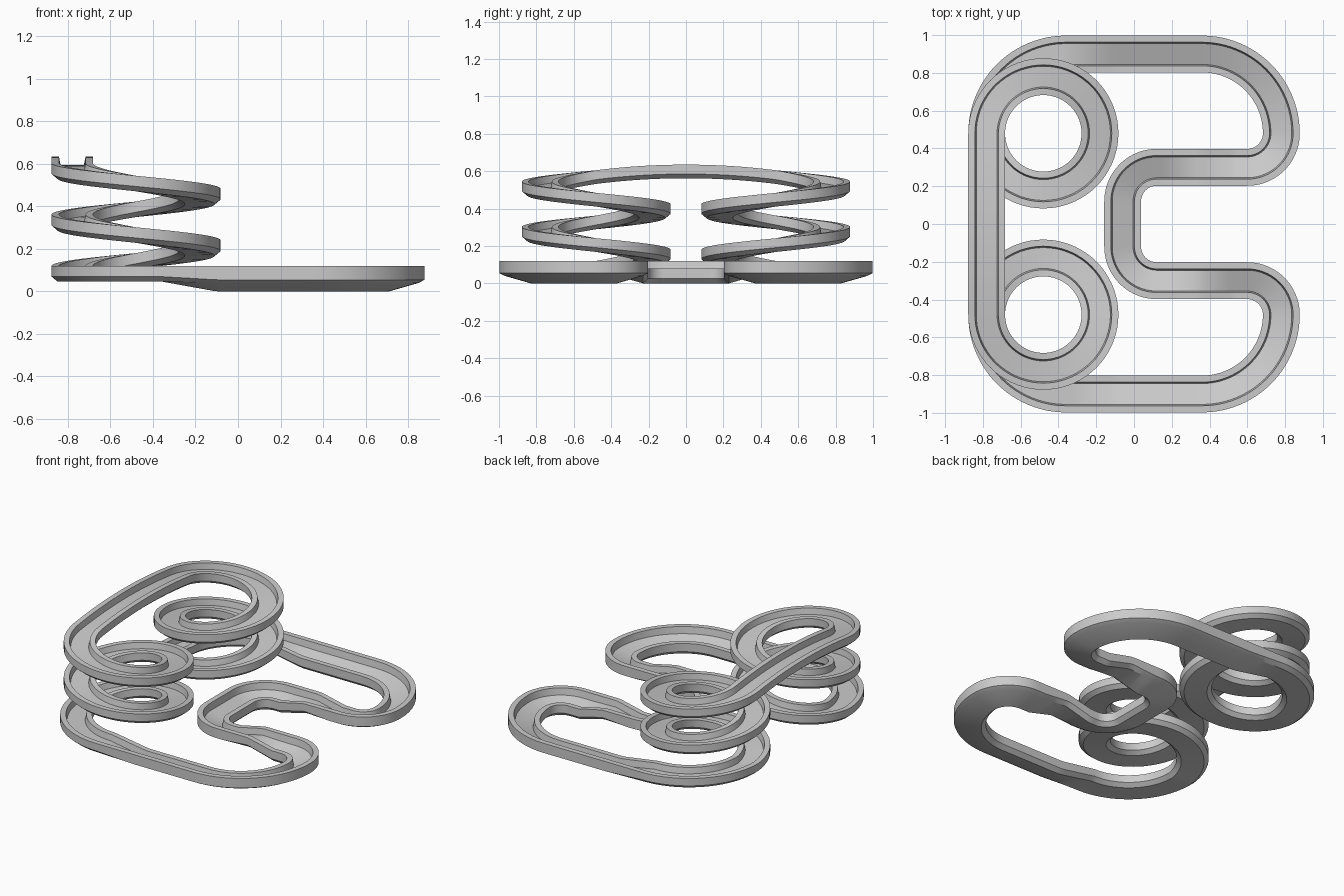
import bpy, bmesh
from math import pi, sin, cos, radians

if "Cube" in bpy.data.objects:
    bpy.data.objects.remove(bpy.data.objects["Cube"])

# channel cross-sections: (offset to the left of travel, height below rim)
FLAT = [(.0975, 0), (.0625, 0), (.055, -.04), (-.055, -.04), (-.0625, 0),
        (-.0975, 0), (-.0975, -.05), (-.07, -.073), (.07, -.073), (.0975, -.05)]
BANKED = [(.0975, 0), (.0625, 0), (.055, -.045), (-.055, -.085), (-.0625, -.04),
          (-.0975, -.04), (-.0975, -.095), (-.07, -.12), (.07, -.08), (.0975, -.065)]

path = []  # x, y, left normal x, left normal y, rim height, bank (+1 right side low)


def line(a, b, n, z, bank):
    dx, dy = b[0] - a[0], b[1] - a[1]
    d = (dx * dx + dy * dy) ** .5
    for i in range(n):
        t = i / n
        path.append((a[0] + dx * t, a[1] + dy * t, -dy / d, dx / d, z(t), bank(t)))


def arc(cx, cy, r, a0, a1, n, z, bank):
    side = 1 if a1 < a0 else -1   # clockwise: left normal points outward
    for i in range(n):
        t = i / n
        a = radians(a0 + (a1 - a0) * t)
        path.append((cx + r * cos(a), cy + r * sin(a), side * cos(a), side * sin(a), z(t), bank(t)))


def ramp(t, lo, hi):
    return min(1, max(0, (t - lo) / (hi - lo)))


def const(v):
    return lambda t: v


GROUND = const(.12)
# half of the arched bridge, then two descending turns
line((-.78, 0), (-.78, .48), 16, lambda t: .635 - .03 * t * t, const(0))
arc(-.48, .48, .3, 180, -540, 144, lambda t: .605 - .485 * t, const(0))
# wide ground curve, straight easing into the banked hairpin
arc(-.36, .48, .42, 180, 90, 24, GROUND, const(0))
line((-.36, .9), (.36, .9), 24, GROUND, lambda t: ramp(t, 0, .36))
arc(.36, .48, .42, 90, 0, 24, GROUND, const(1))
arc(.6, .48, .18, 0, -90, 20, GROUND, const(1))
# straight where the bank swaps sides, then the central U turn
line((.6, .3), (.12, .3), 20, GROUND, lambda t: 1 - 2 * ramp(t, .15, .9))
arc(.12, .12, .18, 90, 180, 20, GROUND, const(-1))
line((-.06, .12), (-.06, 0), 4, GROUND, const(-1))
path.append((-.06, 0, 1, 0, .12, -1))

# sweep the section along the half path
bm = bmesh.new()
N = len(FLAT)
rings = []
for x, y, nx, ny, z, b in path:
    ring = []
    for i in range(N):
        u, f = FLAT[i]
        k = BANKED[i][1] if b >= 0 else BANKED[(5 - i) % N][1]
        h = f + (k - f) * abs(b)
        ring.append(bm.verts.new((x + nx * u, y + ny * u, z + h)))
    rings.append(ring)
for p, q in zip(rings, rings[1:]):
    for i in range(N):
        j = (i + 1) % N
        bm.faces.new((p[i], p[j], q[j], q[i]))
bmesh.ops.recalc_face_normals(bm, faces=bm.faces)

me = bpy.data.meshes.new("race_track")
bm.to_mesh(me)
bm.free()
track = bpy.data.objects.new("race_track", me)
bpy.context.collection.objects.link(track)
bpy.context.view_layer.objects.active = track
track.select_set(True)
bpy.ops.object.shade_smooth_by_angle(angle=radians(25))

# mirror front to back, joining at the bridge crown and the U middle
mir = track.modifiers.new("mirror", 'MIRROR')
mir.use_axis = (False, True, False)
mir.merge_threshold = .0005
